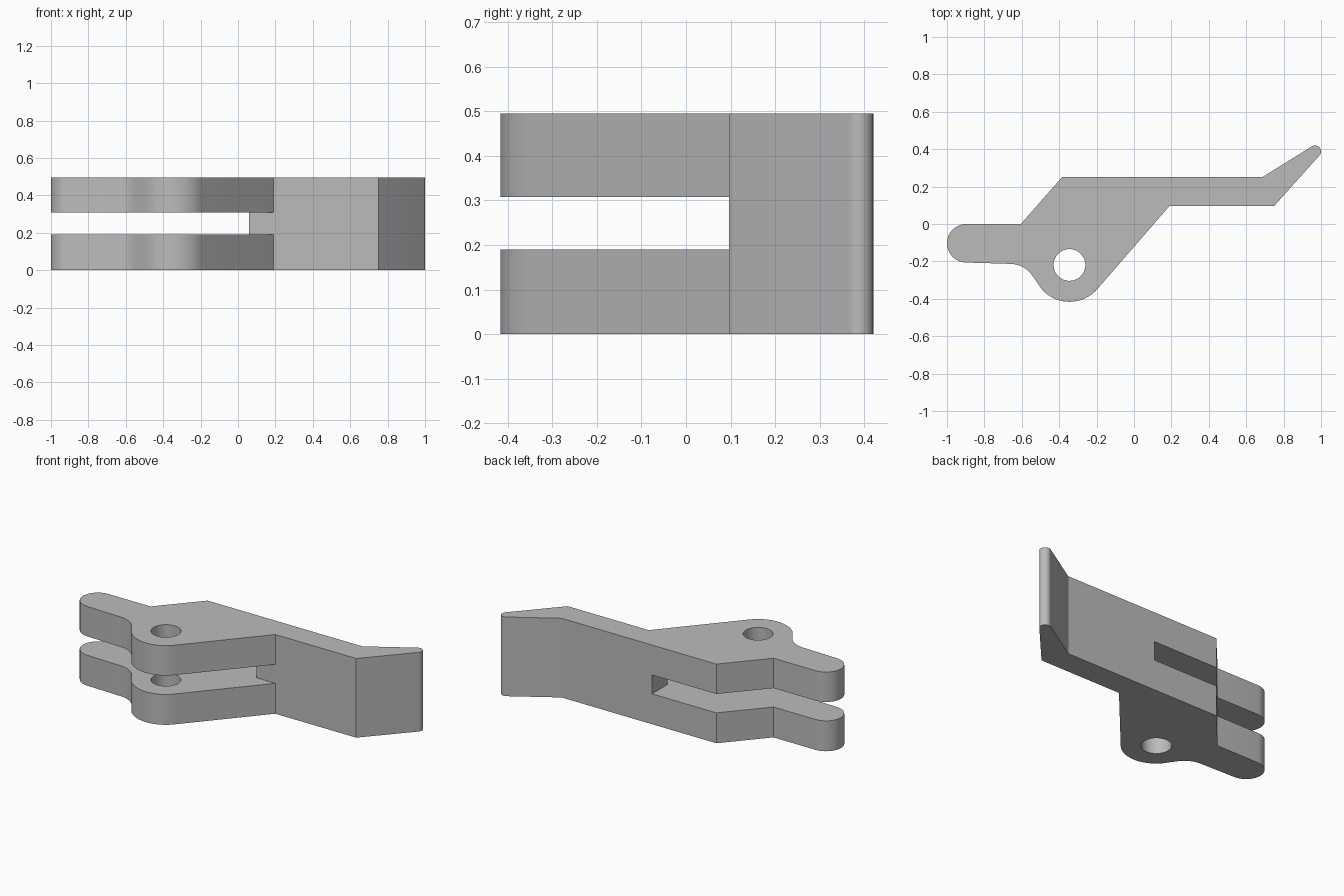
import bpy, bmesh
from math import radians, cos, sin

if "Cube" in bpy.data.objects:
    bpy.data.objects.remove(bpy.data.objects["Cube"], do_unlink=True)

HEIGHT = 0.495
SLOT_LOW, SLOT_HIGH = 0.19, 0.308
STEP_Y = 0.097          # front face of the arm, also the slot's step
HUB = (-0.345, -0.219)

metal = bpy.data.materials.new("plain grey")
metal.use_nodes = True
grey = (0.5, 0.5, 0.5, 1)
metal.diffuse_color = grey
metal.node_tree.nodes["Principled BSDF"].inputs["Base Color"].default_value = grey


def arc(centre, radius, start, end, steps=16):
    """Points along an arc, angles in degrees."""
    angles = [radians(start + (end - start) * i / steps) for i in range(steps + 1)]
    return [(centre[0] + radius * cos(a), centre[1] + radius * sin(a)) for a in angles]


def prism(name, outline, bottom, top):
    """Extrude a flat outline between two heights."""
    bm = bmesh.new()
    base = bm.faces.new([bm.verts.new((x, y, bottom)) for x, y in outline])
    side = bmesh.ops.extrude_face_region(bm, geom=[base])["geom"]
    raised = [v for v in side if isinstance(v, bmesh.types.BMVert)]
    bmesh.ops.translate(bm, verts=raised, vec=(0, 0, top - bottom))
    bmesh.ops.recalc_face_normals(bm, faces=bm.faces)
    mesh = bpy.data.meshes.new(name)
    bm.to_mesh(mesh)
    bm.free()
    mesh.materials.append(metal)
    obj = bpy.data.objects.new(name, mesh)
    bpy.context.collection.objects.link(obj)
    return obj


# Lever profile: rounded tail, fillet, hub, arm, rounded lip, back
profile = (
    arc((-0.897, -0.103), 0.103, 90, 267)
    + arc((-0.665, -0.363), 0.15, 88, 41, 10)
    + arc(HUB, 0.197, 221, 319, 24)
    + [(0.19, STEP_Y), (0.75, STEP_Y)]
    + arc((0.968, 0.388), 0.032, -41, 121)
    + [(0.685, 0.25), (-0.385, 0.25), (-0.605, 0)]
)
lever = prism("lever_body", profile, 0, HEIGHT)

# Stepped slot that splits the tail and hub into two forks
slot = prism("slot_cutter", [(-1.2, -0.8), (0.3, -0.8), (0.3, 0.03), (0.19, STEP_Y),
                             (0.06, STEP_Y), (0.06, 0.6), (-1.2, 0.6)],
             SLOT_LOW, SLOT_HIGH)
# Pivot hole through both forks
hole = prism("pivot_hole_cutter", arc(HUB, 0.085, 0, 350, 35), -0.1, HEIGHT + 0.1)

bpy.ops.object.select_all(action="DESELECT")
lever.select_set(True)
bpy.context.view_layer.objects.active = lever
for cutter in (slot, hole):
    cutter.hide_render = True
    cut = lever.modifiers.new(cutter.name, "BOOLEAN")
    cut.operation = "DIFFERENCE"
    cut.solver = "EXACT"
    cut.object = cutter
    bpy.ops.object.modifier_apply(modifier=cut.name)
    bpy.data.objects.remove(cutter, do_unlink=True)

bpy.ops.object.shade_smooth_by_angle(angle=radians(25))
